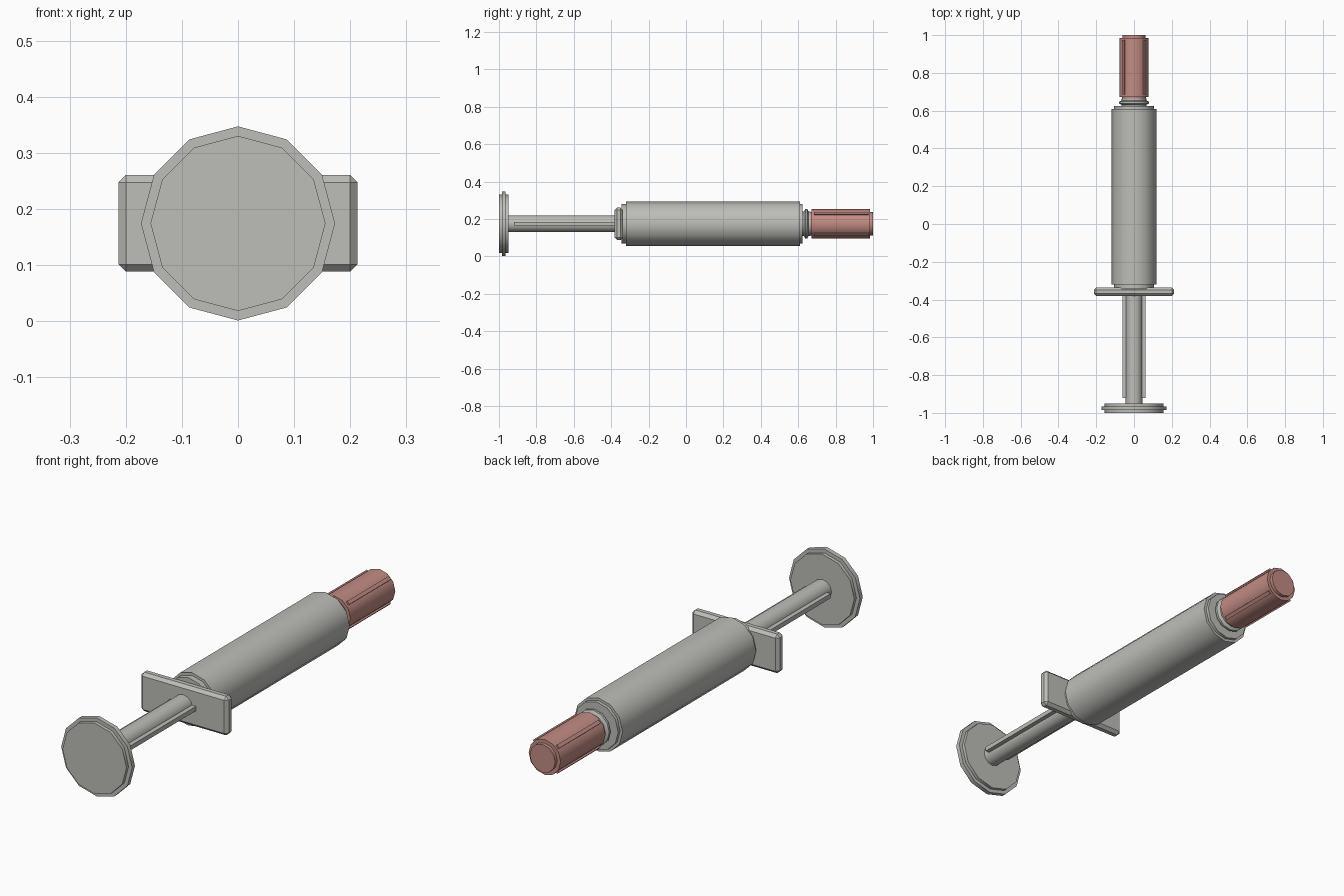
import bpy, bmesh, math
from mathutils import Matrix

if "Cube" in bpy.data.objects:
    bpy.data.objects.remove(bpy.data.objects["Cube"])

AXIS_Z = 0.174
SIDES = 12


def material(name, rgb):
    m = bpy.data.materials.new(name)
    m.diffuse_color = (*rgb, 1)
    m.use_nodes = True
    m.node_tree.nodes["Principled BSDF"].inputs["Base Color"].default_value = m.diffuse_color
    return m


grey = material("warm grey plastic", (0.51, 0.51, 0.48))
pink = material("dusty pink cap", (0.54, 0.26, 0.23))


def finish(bm, name, mat):
    bmesh.ops.recalc_face_normals(bm, faces=bm.faces)
    mesh = bpy.data.meshes.new(name)
    bm.to_mesh(mesh)
    bm.free()
    ob = bpy.data.objects.new(name, mesh)
    bpy.context.collection.objects.link(ob)
    mesh.materials.append(mat)
    bpy.ops.object.select_all(action='DESELECT')
    ob.select_set(True)
    bpy.context.view_layer.objects.active = ob
    bpy.ops.object.shade_smooth_by_angle(angle=math.radians(35))
    return ob


def lathe(name, profile, mat):
    """Closed solid turned around the long axis from (y, radius) pairs."""
    bm = bmesh.new()
    rings = []
    for y, r in profile:
        rings.append([bm.verts.new((r * math.cos(a), y, AXIS_Z + r * math.sin(a)))
                      for a in (2 * math.pi * i / SIDES for i in range(SIDES))])
    for a, b in zip(rings, rings[1:]):
        for i in range(SIDES):
            j = (i + 1) % SIDES
            bm.faces.new((a[i], a[j], b[j], b[i]))
    bm.faces.new(rings[0])
    bm.faces.new(rings[-1])
    return finish(bm, name, mat)


def box(name, size, centre, mat, bevel=0, angle=0):
    """Box placed relative to the long axis, turned around it by angle."""
    bm = bmesh.new()
    bmesh.ops.create_cube(bm, size=1)
    bmesh.ops.scale(bm, vec=size, verts=bm.verts)
    if bevel:
        bmesh.ops.bevel(bm, geom=bm.edges[:], offset=bevel, segments=1, affect='EDGES')
    bm.transform(Matrix.Translation((0, 0, AXIS_Z))
                 @ Matrix.Rotation(angle, 4, 'Y') @ Matrix.Translation(centre))
    return finish(bm, name, mat)


# Plunger: stepped thumb disc, rod and two side fins
lathe("thumb_disc", [(-1, 0.156), (-0.985, 0.156), (-0.985, 0.173),
                     (-0.965, 0.173), (-0.965, 0.156), (-0.95, 0.156)], grey)
lathe("plunger_rod", [(-0.955, 0.045), (-0.36, 0.045)], grey)
for side, label in ((-1, "left"), (1, "right")):
    box(f"plunger_fin_{label}", (0.03, 0.56, 0.02), (side * 0.047, -0.64, 0), grey)

# Finger flange with chamfered edges
box("finger_flange", (0.426, 0.045, 0.172), (0, -0.359, 0), grey, bevel=0.013)

# Barrel with a narrower collar at each end
lathe("barrel", [(-0.345, 0.106), (-0.32, 0.106), (-0.32, 0.118),
                 (0.61, 0.118), (0.61, 0.106), (0.624, 0.106)], grey)

# Tip neck with a flared ring
lathe("tip_neck", [(0.61, 0.065), (0.63, 0.065), (0.638, 0.079),
                   (0.648, 0.079), (0.655, 0.065), (0.665, 0.065)], grey)

# Cap with stepped ends and four raised ribs
lathe("needle_cap", [(0.655, 0.063), (0.672, 0.063), (0.672, 0.078),
                     (0.985, 0.078), (0.985, 0.062), (1.0, 0.062)], pink)
for k in range(4):
    box(f"cap_rib_{k + 1}", (0.02, 0.29, 0.016), (0.073, 0.83, 0), pink,
        angle=math.radians(45 + 90 * k))
